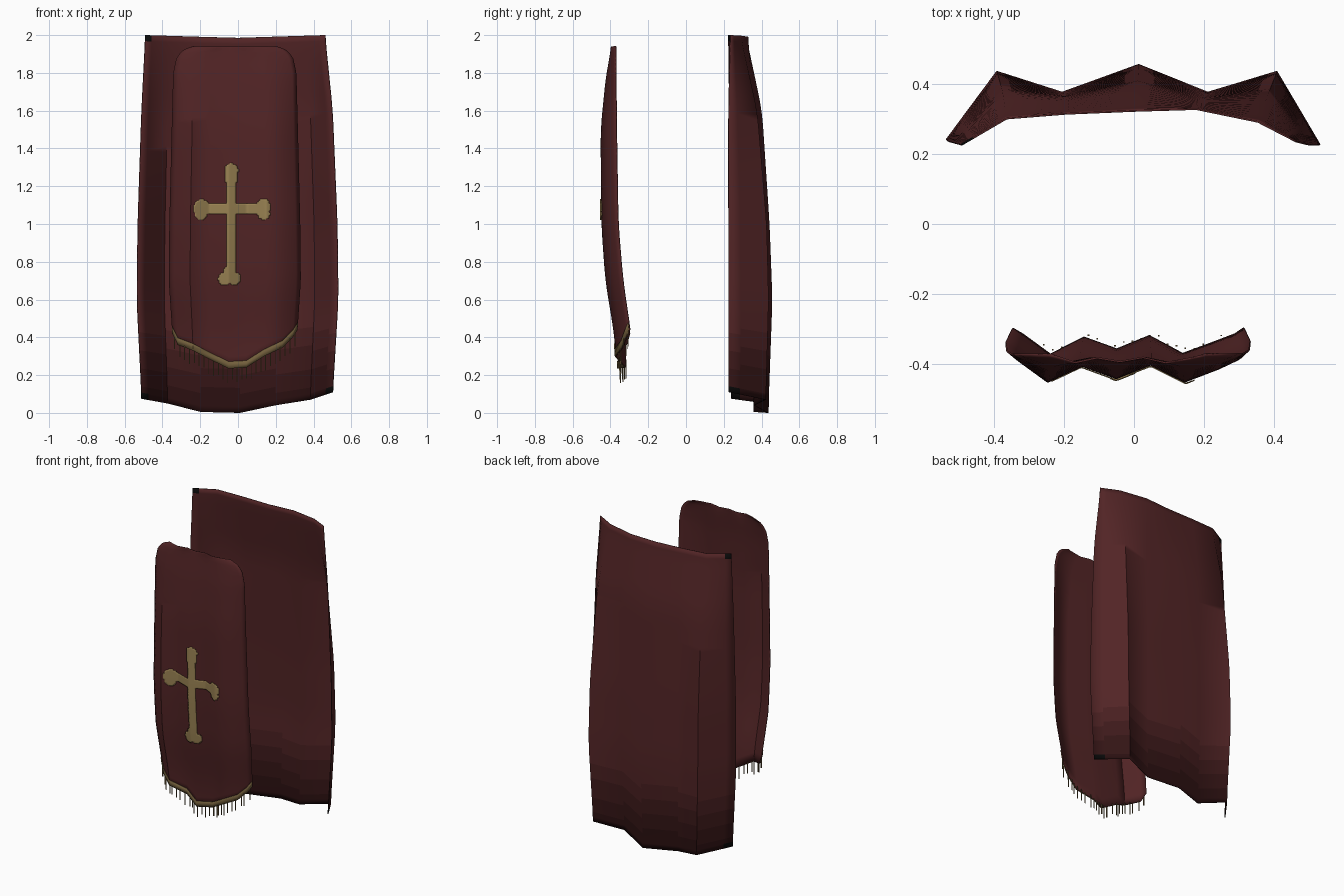
import bpy, bmesh, random
from math import hypot

random.seed(4)
if "Cube" in bpy.data.objects:
    bpy.data.objects.remove(bpy.data.objects["Cube"])


def material(name, r, g, b):
    m = bpy.data.materials.new(name)
    m.use_nodes = True
    m.diffuse_color = (r, g, b, 1)
    node = m.node_tree.nodes["Principled BSDF"]
    node.inputs["Base Color"].default_value = (r, g, b, 1)
    node.inputs["Roughness"].default_value = 0.9
    return m


RED = material("deep red cloth", 0.085, 0.018, 0.019)
SHADES = [material(f"darkened red {i + 1}", 0.085 * k, 0.018 * k, 0.019 * k)
          for i, k in enumerate((0.78, 0.56, 0.4, 0.28))]
BLACK = material("black corner", 0.003, 0.003, 0.003)
GOLD = material("gold thread", 0.33, 0.23, 0.088)
TRIM = material("dull gold trim", 0.17, 0.115, 0.045)


def lerp(table, t):
    """Piecewise linear lookup in (position, value) pairs."""
    if t <= table[0][0]:
        return table[0][1]
    for (a, va), (b, vb) in zip(table, table[1:]):
        if t <= b:
            return va + (vb - va) * (t - a) / (b - a)
    return table[-1][1]


def smooth(table, t):
    """Rounded version of the lookup."""
    return sum(lerp(table, t + d) for d in (-0.08, -0.04, 0, 0.04, 0.08)) / 5


def finish(name, bm, mats, thickness=0.0):
    me = bpy.data.meshes.new(name)
    bm.to_mesh(me)
    bm.free()
    ob = bpy.data.objects.new(name, me)
    bpy.context.collection.objects.link(ob)
    for m in mats:
        me.materials.append(m)
    bpy.ops.object.select_all(action="DESELECT")
    ob.select_set(True)
    bpy.context.view_layer.objects.active = ob
    bpy.ops.object.shade_smooth_by_angle(angle=1.0)
    if thickness:
        mod = ob.modifiers.new("cloth thickness", "SOLIDIFY")
        mod.thickness = thickness
        mod.offset = 0
    return ob


def sheet(name, us, vs, point, mats, rule=None, thickness=0.005):
    bm = bmesh.new()
    rows = [[bm.verts.new(point(u, v)) for u in us] for v in vs]
    for j in range(len(vs) - 1):
        for i in range(len(us) - 1):
            f = bm.faces.new((rows[j][i], rows[j][i + 1], rows[j + 1][i + 1], rows[j + 1][i]))
            if rule:
                f.material_index = rule((us[i] + us[i + 1]) / 2, f.calc_center_median().z)
    return finish(name, bm, mats, thickness)


# Back cloak: fold depths across the width, listed for several heights
CLOAK_U = (-1, -0.73, -0.38, 0.03, 0.4, 0.77, 1)
CLOAK_Y = ((0.05, (0.24, 0.42, 0.36, 0.435, 0.36, 0.42, 0.225)),
           (0.6, (0.24, 0.435, 0.375, 0.455, 0.375, 0.435, 0.225)),
           (1.0, (0.235, 0.425, 0.37, 0.44, 0.37, 0.425, 0.225)),
           (1.6, (0.23, 0.375, 0.36, 0.4, 0.355, 0.375, 0.225)),
           (2.0, (0.225, 0.295, 0.31, 0.315, 0.325, 0.285, 0.235)))
CLOAK_LEFT = ((0.1, -0.51), (0.6, -0.535), (1.0, -0.53), (1.6, -0.51), (2, -0.49))
CLOAK_RIGHT = ((0.1, 0.5), (0.6, 0.53), (1.0, 0.525), (1.6, 0.5), (2, 0.46))
CLOAK_HEM = list(zip(CLOAK_U, (0.075, 0.05, 0.005, 0, 0.04, 0.07, 0.11)))
CLOAK_TOP = ((-1, 2), (0, 1.985), (1, 2))


def cloak_point(u, v):
    lo, hi = lerp(CLOAK_HEM, u), lerp(CLOAK_TOP, u)
    z = lo + (hi - lo) * v
    depth = [(z0, lerp(list(zip(CLOAK_U, ys)), u)) for z0, ys in CLOAK_Y]
    left, right = smooth(CLOAK_LEFT, z), smooth(CLOAK_RIGHT, z)
    return (left + (right - left) * (u + 1) / 2, smooth(depth, z), z)


def cloak_colour(u, z):
    if abs(u) > 0.93:
        if z < lerp(CLOAK_HEM, u) + 0.045 or (u < 0 and z > 1.965):
            return 5
    return sum(z < limit for limit in (0.43, 0.33, 0.23, 0.12))


sheet("back_cloak", sorted(CLOAK_U + (-0.93, 0.93)), [j / 60 for j in range(61)],
      cloak_point, [RED] + SHADES + [BLACK], cloak_colour)

# Front panel: pleat offsets, hem height, forward position and width
PANEL_U = (-1, -0.92, -0.68, -0.39, -0.1, 0.19, 0.48, 0.77, 0.93, 1)
PLEAT = list(zip(PANEL_U, (0.08, 0.058, 0, 0.045, 0.01, 0.048, 0, 0.037, 0.062, 0.083)))
HEM = list(zip(PANEL_U, (0.42, 0.36, 0.33, 0.28, 0.235, 0.24, 0.3, 0.345, 0.4, 0.44)))
FORWARD = ((0.23, -0.365), (0.4, -0.375), (0.7, -0.425), (1, -0.446), (1.5, -0.45),
           (1.8, -0.42), (1.94, -0.39))
PLEAT_DEPTH = ((0.23, 1), (0.7, 1.1), (1, 1.05), (1.5, 1), (1.8, 0.6), (1.94, 0.25))
HALF_WIDTH = ((0.23, 0.32), (0.4, 0.328), (0.7, 0.348), (1, 0.345), (1.8, 0.325),
              (1.88, 0.308), (1.92, 0.275), (1.94, 0.22))
CENTRE = -0.017


def panel_at(u, z, lift=0.0):
    y = smooth(FORWARD, z) + lerp(PLEAT, u) * smooth(PLEAT_DEPTH, z) - lift
    return (CENTRE + u * lerp(HALF_WIDTH, z), y, z)


def panel_point(u, v):
    lo = lerp(HEM, u)
    return panel_at(u, lo + (1.94 - lo) * v)


sheet("front_panel", PANEL_U, [1 - (1 - j / 40) ** 1.5 for j in range(41)],
      panel_point, [RED])

# Trim along the panel hem
sheet("hem_trim", PANEL_U, (0, 0.5, 1),
      lambda u, v: panel_at(u, lerp(HEM, u) + 0.037 * v, 0.006), [TRIM], None, 0.004)

# Fringe of thin threads hanging from the trim
bm = bmesh.new()
for i in range(26):
    u = -0.97 + 1.94 * i / 25
    x, y, z = panel_at(u, lerp(HEM, u))
    y += random.uniform(-0.012, 0.016)
    length = random.uniform(0.065, 0.09)
    box = bmesh.ops.create_cube(bm, size=1)["verts"]
    bmesh.ops.scale(bm, vec=(0.005, 0.004, length), verts=box)
    bmesh.ops.translate(bm, vec=(x, y, z + 0.008 - length / 2), verts=box)
finish("fringe", bm, [TRIM])


# Cross with lobed ends, draped over the pleats as a fine stitched grid
LOBES = ((-0.19, 1.085, 0.045), (-0.215, 1.08, 0.025), (-0.195, 1.055, 0.035),
         (0.135, 1.1, 0.034), (0.135, 1.055, 0.034), (0.15, 1.08, 0.022),
         (-0.035, 1.285, 0.036), (-0.035, 1.24, 0.034), (-0.07, 0.71, 0.035),
         (-0.02, 0.71, 0.035), (-0.045, 0.745, 0.035))


def in_cross(x, z):
    if abs(x + 0.035) < 0.026 and 0.69 < z < 1.3:
        return True
    if abs(z - 1.08) < 0.031 and -0.21 < x < 0.14:
        return True
    return any(hypot(x - a, z - b) < r for a, b, r in LOBES)


bm = bmesh.new()
STEP = 0.008
corners = {}


def corner(i, k):
    if (i, k) not in corners:
        x, z = -0.26 + i * STEP, 0.66 + k * STEP
        u = (x - CENTRE) / lerp(HALF_WIDTH, z)
        corners[i, k] = bm.verts.new(panel_at(u, z, 0.008))
    return corners[i, k]


for i in range(56):
    for k in range(85):
        if in_cross(-0.26 + (i + 0.5) * STEP, 0.66 + (k + 0.5) * STEP):
            bm.faces.new((corner(i, k), corner(i + 1, k), corner(i + 1, k + 1), corner(i, k + 1)))
finish("embroidered_cross", bm, [GOLD], 0.003)
